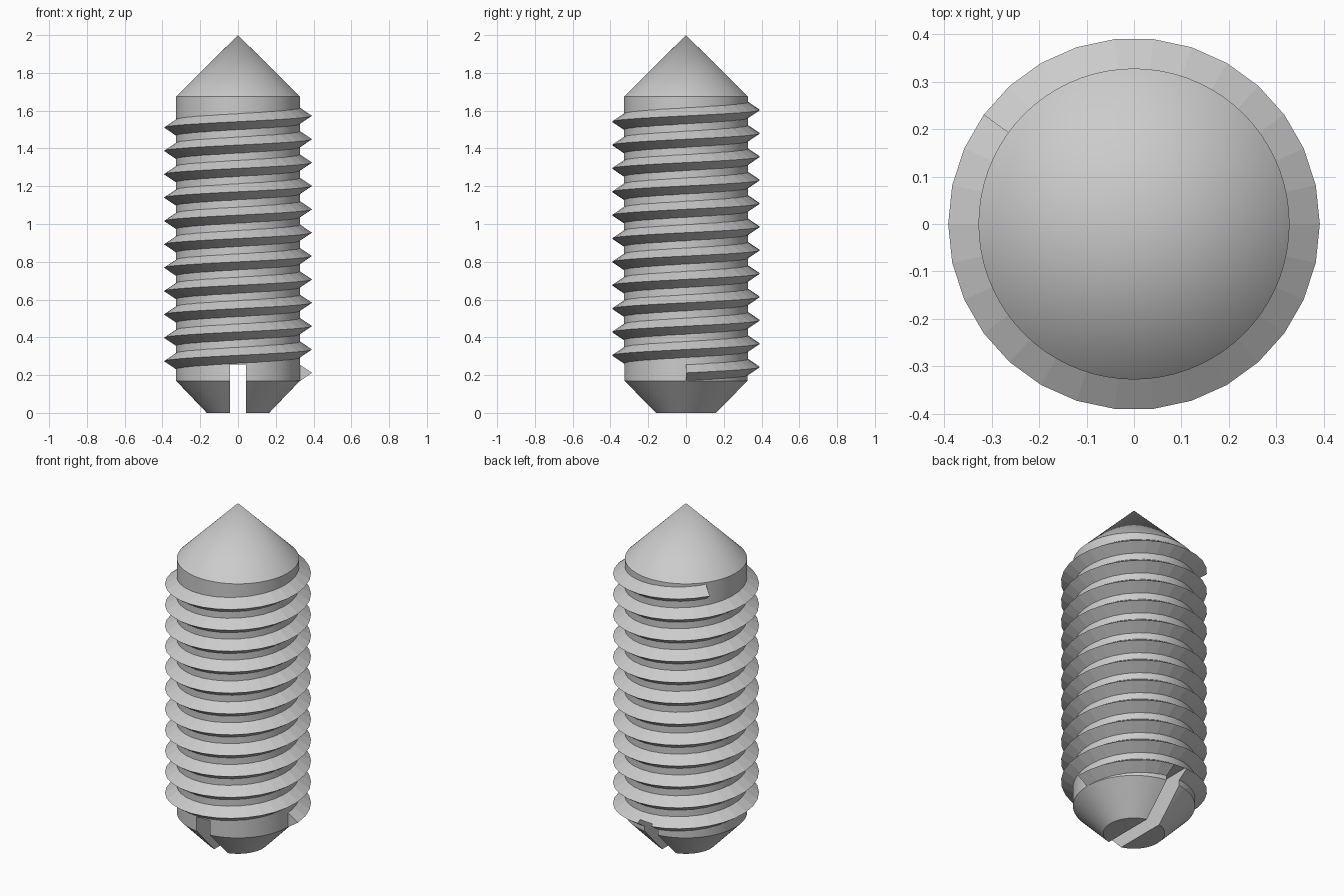
import bpy, bmesh
from math import cos, sin, tau

cube = bpy.data.objects.get("Cube")
if cube:
    bpy.data.objects.remove(cube, do_unlink=True)

steel = bpy.data.materials.new("grey_steel")
steel.use_nodes = True
GREY = (0.6, 0.6, 0.6, 1)
steel.diffuse_color = GREY
steel.node_tree.nodes["Principled BSDF"].inputs["Base Color"].default_value = GREY

CORE_R, CREST_R, ROOT_R = 0.328, 0.392, 0.31
SIDES = 72            # around the core
STEPS = 30            # thread segments per turn
PITCH, TURNS, START_Z = 0.1237, 11.4, 0.212
HALF = 0.043          # half the thread height at the core surface


def make_object(name, bm):
    bmesh.ops.recalc_face_normals(bm, faces=bm.faces)
    mesh = bpy.data.meshes.new(name)
    bm.to_mesh(mesh)
    bm.free()
    mesh.materials.append(steel)
    obj = bpy.data.objects.new(name, mesh)
    bpy.context.collection.objects.link(obj)
    return obj


def bridge(bm, a, b):
    n = len(a)
    for i in range(n):
        bm.faces.new((a[i], a[(i + 1) % n], b[(i + 1) % n], b[i]))


# Core: chamfered base, cylinder and pointed tip
bm = bmesh.new()
rings = []
for r, z in ((0.165, 0), (CORE_R, 0.17), (CORE_R, 1.675)):
    rings.append([bm.verts.new((r * cos(tau * i / SIDES), r * sin(tau * i / SIDES), z))
                  for i in range(SIDES)])
for low, high in zip(rings, rings[1:]):
    bridge(bm, low, high)
bm.faces.new(rings[0])
tip = bm.verts.new((0, 0, 2))
for i in range(SIDES):
    bm.faces.new((rings[-1][i], rings[-1][(i + 1) % SIDES], tip))
core = make_object("core", bm)

# Thread: a V section swept up a right-handed helix, root sunk into the core
bm = bmesh.new()
root_half = HALF * (CREST_R - ROOT_R) / (CREST_R - CORE_R)
section = ((ROOT_R, -root_half), (CREST_R, 0), (ROOT_R, root_half))
previous = None
for s in range(round(TURNS * STEPS) + 1):
    a, z = tau * s / STEPS, START_Z + PITCH * s / STEPS
    ring = [bm.verts.new((r * cos(a), r * sin(a), z + dz)) for r, dz in section]
    if previous:
        bridge(bm, previous, ring)
    else:
        bm.faces.new(ring)
    previous = ring
bm.faces.new(previous)
thread = make_object("thread", bm)

# Driver slot cut through the base from front to back
bm = bmesh.new()
bmesh.ops.create_cube(bm, size=1)
bmesh.ops.scale(bm, vec=(0.087, 1.2, 0.455), verts=bm.verts)
bmesh.ops.translate(bm, vec=(0, 0, 0.0275), verts=bm.verts)
slot = make_object("slot_cutter", bm)
slot.hide_render = True
slot.hide_viewport = True
slot.display_type = 'WIRE'

for obj in (core, thread):
    cut = obj.modifiers.new("slot", 'BOOLEAN')
    cut.operation = 'DIFFERENCE'
    cut.solver = 'EXACT'
    cut.object = slot

# Bake the cuts, then smooth only the round core
depsgraph = bpy.context.evaluated_depsgraph_get()
baked = {o: bpy.data.meshes.new_from_object(o.evaluated_get(depsgraph))
         for o in (core, thread)}
for obj, mesh in baked.items():
    obj.modifiers.clear()
    obj.data = mesh
bpy.data.objects.remove(slot, do_unlink=True)

bpy.ops.object.select_all(action='DESELECT')
core.select_set(True)
bpy.context.view_layer.objects.active = core
bpy.ops.object.shade_smooth_by_angle(angle=0.5)
